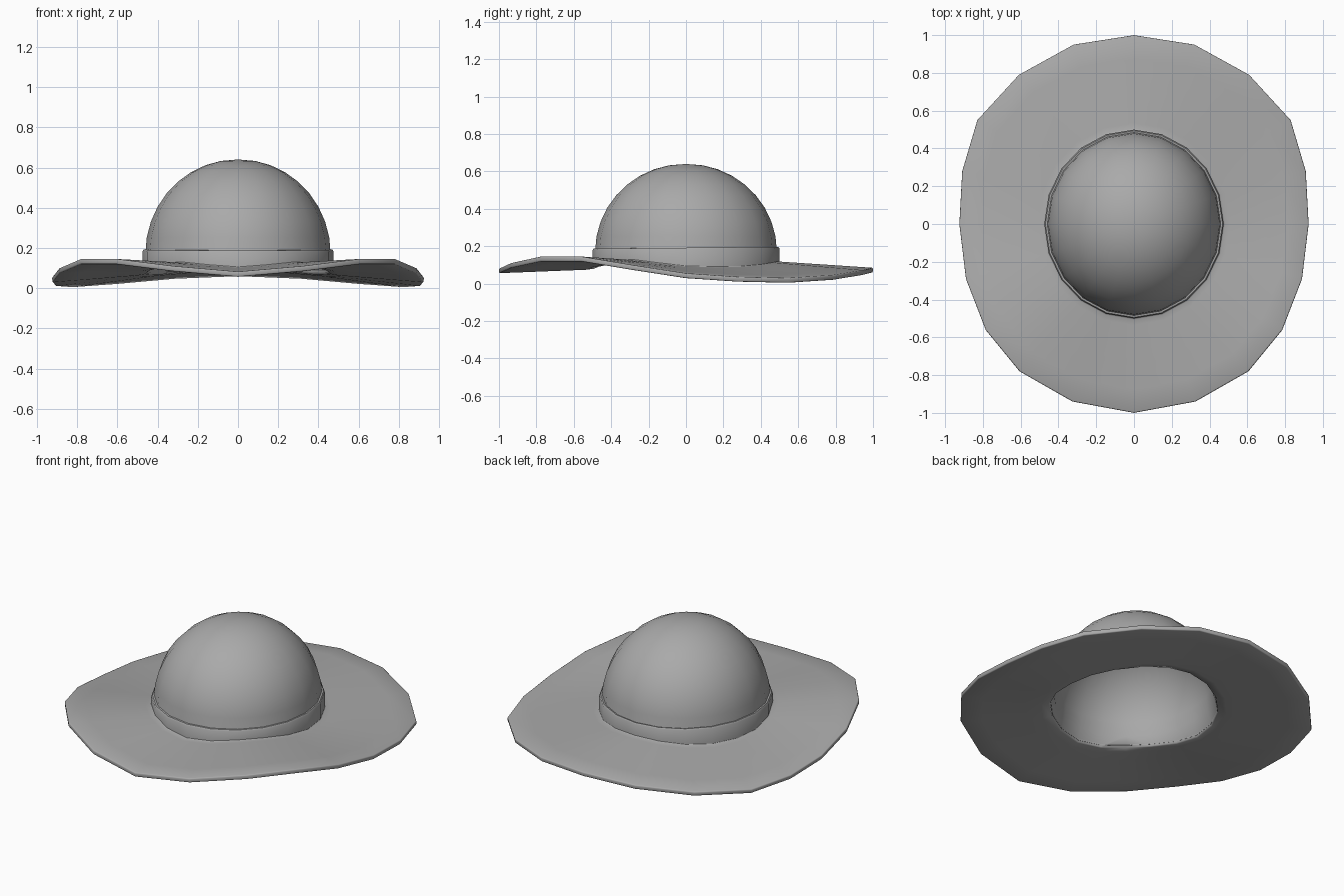
import bpy, bmesh, math
from math import sin, cos, radians

cube = bpy.data.objects.get("Cube")
if cube:
    bpy.data.objects.remove(cube, do_unlink=True)

felt = bpy.data.materials.new("grey_felt")
felt.use_nodes = True
felt.diffuse_color = (0.4, 0.4, 0.4, 1)
felt.node_tree.nodes["Principled BSDF"].inputs["Base Color"].default_value = (0.4, 0.4, 0.4, 1)

# Wavy brim edge, front to back along the left half, then mirrored
half = [(0, -1, .082), (.325, -.94, .11), (.605, -.78, .145), (.785, -.56, .145),
        (.89, -.29, .1), (.925, 0, .055), (.91, .28, .036), (.83, .55, .03),
        (.61, .79, .046), (.32, .95, .072), (0, 1, .085)]
edge = half + [(-x, y, z) for x, y, z in half[-2:0:-1]]
SIDES = len(edge)
angles = [2 * math.pi * i / SIDES for i in range(SIDES)]


def oval(rx, ry, z):
    return [(rx * sin(a), -ry * cos(a), z) for a in angles]


def loft(name, rings, tip=None, closed=False):
    """Join rings of points into a surface, with an optional closing tip."""
    bm = bmesh.new()
    loops = [[bm.verts.new(p) for p in ring] for ring in rings]
    pairs = list(zip(loops, loops[1:]))
    if closed:
        pairs.append((loops[-1], loops[0]))
    for a, b in pairs:
        for i in range(SIDES):
            j = (i + 1) % SIDES
            bm.faces.new((a[i], a[j], b[j], b[i]))
    if tip:
        top = bm.verts.new(tip)
        for i in range(SIDES):
            bm.faces.new((loops[-1][i], loops[-1][(i + 1) % SIDES], top))
    bmesh.ops.recalc_face_normals(bm, faces=bm.faces)
    mesh = bpy.data.meshes.new(name)
    bm.to_mesh(mesh)
    bm.free()
    mesh.materials.append(felt)
    obj = bpy.data.objects.new(name, mesh)
    bpy.context.collection.objects.link(obj)
    return obj


def smooth(obj, degrees):
    bpy.ops.object.select_all(action='DESELECT')
    obj.select_set(True)
    bpy.context.view_layer.objects.active = obj
    bpy.ops.object.shade_smooth_by_angle(angle=radians(degrees))


# Brim: blend from the wavy edge to a gentler wave around the crown
RX, RY = .455, .48
base = [(x, y, .097 + .4 * (e[2] - .07) + .03 * max(0, y))
        for e, (x, y, _) in zip(edge, oval(RX + .02, RY + .02, 0))]
rings = [[tuple(e + (b - e) * t for e, b in zip(pe, pb)) for pe, pb in zip(edge, base)]
         for t in (0, .25, .5, .75, .93, 1)]

# Crown: a dome rising from the brim
CENTRE, HEIGHT = .17, .47
for k in range(9):
    a = radians(10 * k)
    rings.append(oval(RX * cos(a) + .006, RY * cos(a) + .006, CENTRE + HEIGHT * sin(a)))
hat = loft("hat_shell", rings, tip=(0, 0, CENTRE + HEIGHT))
solid = hat.modifiers.new("thickness", 'SOLIDIFY')
solid.thickness = .026
solid.offset = -1
bevel = hat.modifiers.new("soft_rim", 'BEVEL')
bevel.width = .006
bevel.segments = 2
bevel.limit_method = 'ANGLE'
bevel.angle_limit = radians(65)
smooth(hat, 80)

# Band: a thin strip around the foot of the crown, following the brim below
band_low = [(x, y, z - .01) for x, y, z in base]
band_top = [(x, y, .183 + .01 * y) for x, y, z in base]
lip = [(x, y, .192 + .01 * y) for x, y, z in oval(RX + .014, RY + .014, 0)]
inside = oval(RX - .01, RY - .01, .19)
inside_low = [(x, y, b[2]) for b, (x, y, _) in zip(band_low, oval(RX, RY, 0))]
band = loft("hat_band", [band_low, band_top, lip, inside, inside_low], closed=True)
smooth(band, 35)
